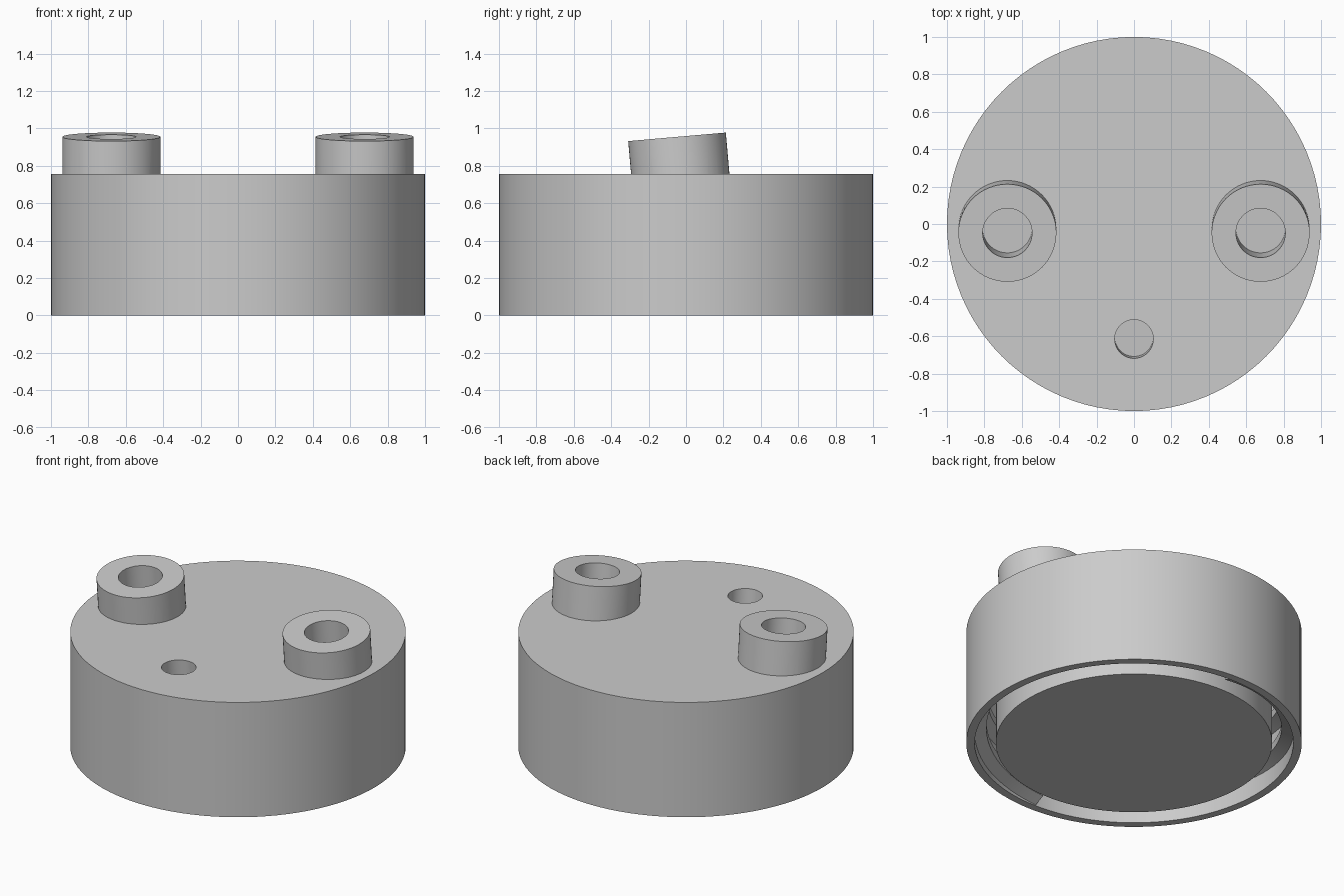
import bpy, bmesh, math
from mathutils import Matrix, Vector

cube = bpy.data.objects.get("Cube")
if cube:
    bpy.data.objects.remove(cube, do_unlink=True)

SEGMENTS = 96
TILT = math.radians(5)
HEIGHT = 0.755

grey = bpy.data.materials.new("plain grey")
grey.use_nodes = True
grey.diffuse_color = (0.6, 0.6, 0.6, 1)
grey.node_tree.nodes["Principled BSDF"].inputs["Base Color"].default_value = grey.diffuse_color


def add_object(name, bm):
    bmesh.ops.recalc_face_normals(bm, faces=bm.faces[:])
    mesh = bpy.data.meshes.new(name)
    bm.to_mesh(mesh)
    bm.free()
    mesh.materials.append(grey)
    obj = bpy.data.objects.new(name, mesh)
    bpy.context.collection.objects.link(obj)
    return obj


def activate(obj):
    bpy.ops.object.select_all(action='DESELECT')
    obj.select_set(True)
    bpy.context.view_layer.objects.active = obj


def lathe(name, profile):
    bm = bmesh.new()
    verts = [bm.verts.new((r, 0, z)) for r, z in profile]
    edges = [bm.edges.new(pair) for pair in zip(verts, verts[1:])]
    bmesh.ops.spin(bm, geom=verts + edges, cent=(0, 0, 0), axis=(0, 0, 1),
                   angle=math.tau, steps=SEGMENTS, use_duplicate=False)
    bmesh.ops.remove_doubles(bm, verts=bm.verts[:], dist=0.0005)
    return add_object(name, bm)


def tilted_cylinder(name, radius, top, down, up=0.0):
    """Cylinder leaning to the front, reaching down and up from a point on its axis."""
    bm = bmesh.new()
    rot = Matrix.Rotation(TILT, 4, 'X')
    centre = Vector(top) + rot @ Vector((0, 0, (up - down) / 2))
    bmesh.ops.create_cone(bm, cap_ends=True, segments=64, radius1=radius, radius2=radius,
                          depth=up + down, matrix=Matrix.Translation(centre) @ rot)
    return add_object(name, bm)


def combine(target, tool, operation):
    mod = target.modifiers.new(operation, 'BOOLEAN')
    mod.operation = operation
    mod.solver = 'EXACT'
    mod.object = tool
    activate(target)
    bpy.ops.object.modifier_apply(modifier=mod.name)
    bpy.data.objects.remove(tool, do_unlink=True)


def thread(name, start, lead=0.45, turns=1.0, steps=96):
    """Right-handed ridge on the inside of the skirt."""
    section = [(0.96, -0.06), (0.88, -0.025), (0.88, 0.025), (0.96, 0.06)]
    bm = bmesh.new()
    rings = []
    for i in range(steps + 1):
        t = i / steps
        a = start + math.tau * turns * t
        z = 0.062 + lead * turns * t
        rings.append([bm.verts.new((r * math.cos(a), r * math.sin(a), z + h))
                      for r, h in section])
    for a, b in zip(rings, rings[1:]):
        for k in range(4):
            n = (k + 1) % 4
            bm.faces.new((a[k], a[n], b[n], b[k]))
    bm.faces.new(rings[0])
    bm.faces.new(rings[-1])
    return add_object(name, bm)


# Cap body: solid core, ring-shaped groove and outer skirt
body = lathe("cap_body", [(0, 0), (0.824, 0), (0.824, 0.62), (0.95, 0.62),
                          (0.95, 0), (1, 0), (1, HEIGHT), (0, HEIGHT)])

# Two leaning bosses with blind holes
for side in (-1, 1):
    top = (side * 0.677, -0.048, 0.955)
    combine(body, tilted_cylinder("boss", 0.262, top, 0.3), 'UNION')
    combine(body, tilted_cylinder("boss_hole", 0.132, top, 0.29, 0.1), 'DIFFERENCE')

# Small shallow hole near the front
combine(body, tilted_cylinder("small_hole", 0.103, (0, -0.615, HEIGHT), 0.11, 0.1), 'DIFFERENCE')

# Two-start inner thread
threads = [thread("thread_front", math.radians(-92)), thread("thread_back", math.radians(88))]

for obj in [body] + threads:
    activate(obj)
    bpy.ops.object.shade_smooth_by_angle(angle=math.radians(30))
